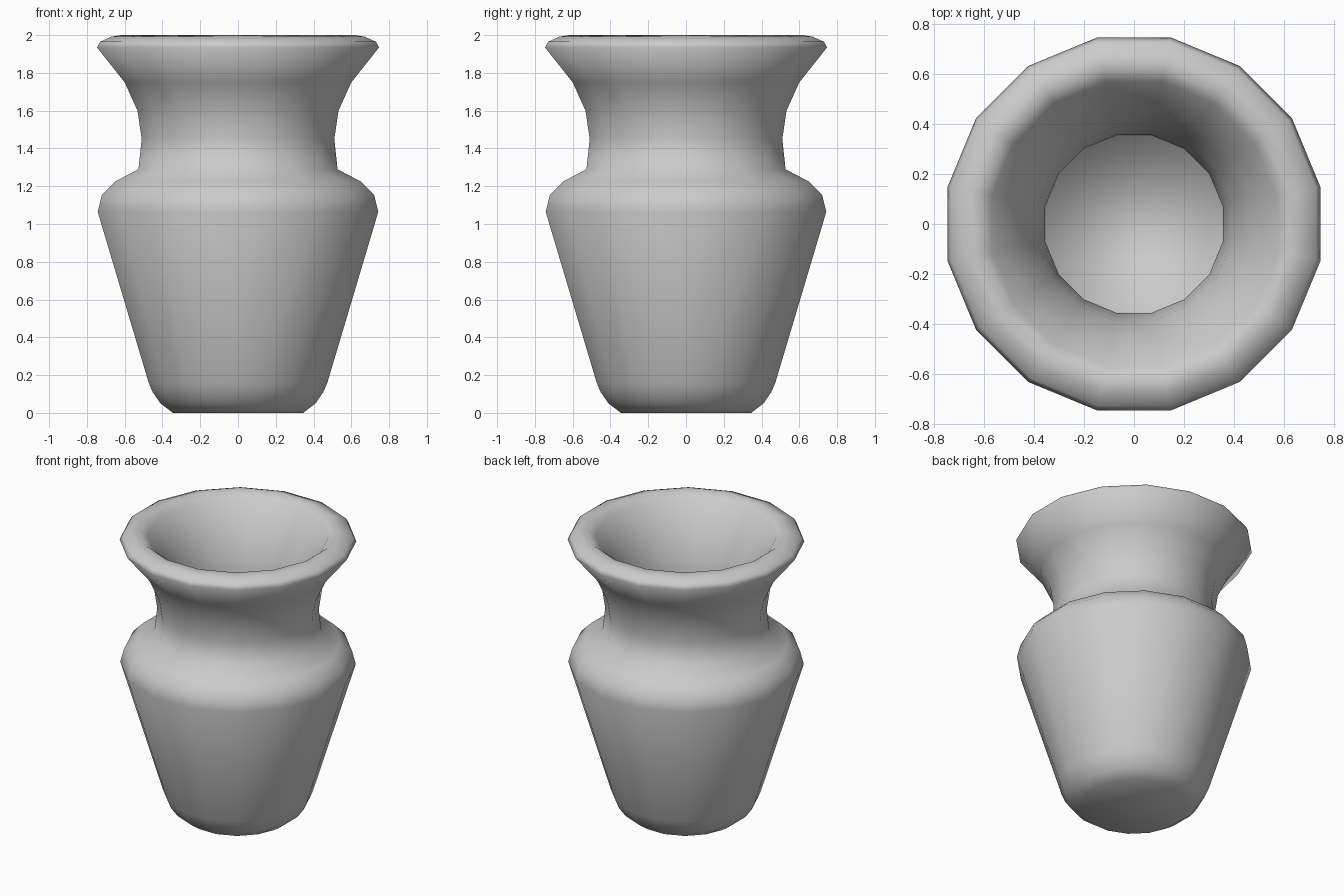
import bpy
import bmesh
import math

cube = bpy.data.objects.get("Cube")
if cube:
    bpy.data.objects.remove(cube, do_unlink=True)

SIDES = 16

clay = bpy.data.materials.new("pale_grey_clay")
clay.use_nodes = True
clay.diffuse_color = (0.6, 0.6, 0.6, 1)
clay.node_tree.nodes["Principled BSDF"].inputs["Base Color"].default_value = (0.6, 0.6, 0.6, 1)

# Outer wall from foot to rim, as (half width across flats, height)
outer = [(0.345, 0), (0.41, 0.05), (0.452, 0.11), (0.473, 0.16), (0.743, 1.065),
         (0.72, 1.155), (0.65, 1.225), (0.527, 1.29), (0.51, 1.45),
         (0.532, 1.6), (0.6, 1.75), (0.747, 1.935), (0.73, 1.965), (0.67, 1.992)]
# Rounded lip, then the inner wall down to the floor
inner = [(0.62, 2.0), (0.57, 1.96), (0.472, 1.83), (0.388, 1.645),
         (0.356, 1.45), (0.39, 1.2), (0.56, 1.11), (0.587, 1.065),
         (0.362, 0.24), (0.352, 0.15)]


def spin_profile(name, profile, sides):
    """Closed body of revolution with a flat side facing each axis."""
    bm = bmesh.new()
    rings = []
    for width, z in profile:
        r = width / math.cos(math.pi / sides)
        rings.append([bm.verts.new((r * math.cos(a), r * math.sin(a), z))
                      for a in (2 * math.pi * (i + 0.5) / sides for i in range(sides))])
    for low, high in zip(rings, rings[1:]):
        for i in range(sides):
            j = (i + 1) % sides
            bm.faces.new((low[i], low[j], high[j], high[i]))
    bm.faces.new(rings[0][::-1])
    bm.faces.new(rings[-1])
    bmesh.ops.recalc_face_normals(bm, faces=bm.faces)
    mesh = bpy.data.meshes.new(name)
    bm.to_mesh(mesh)
    bm.free()
    obj = bpy.data.objects.new(name, mesh)
    bpy.context.collection.objects.link(obj)
    return obj


# Hollow vase with a thick wall
vase = spin_profile("vase", outer + inner, SIDES)
vase.data.materials.append(clay)
vase.data.shade_smooth()
